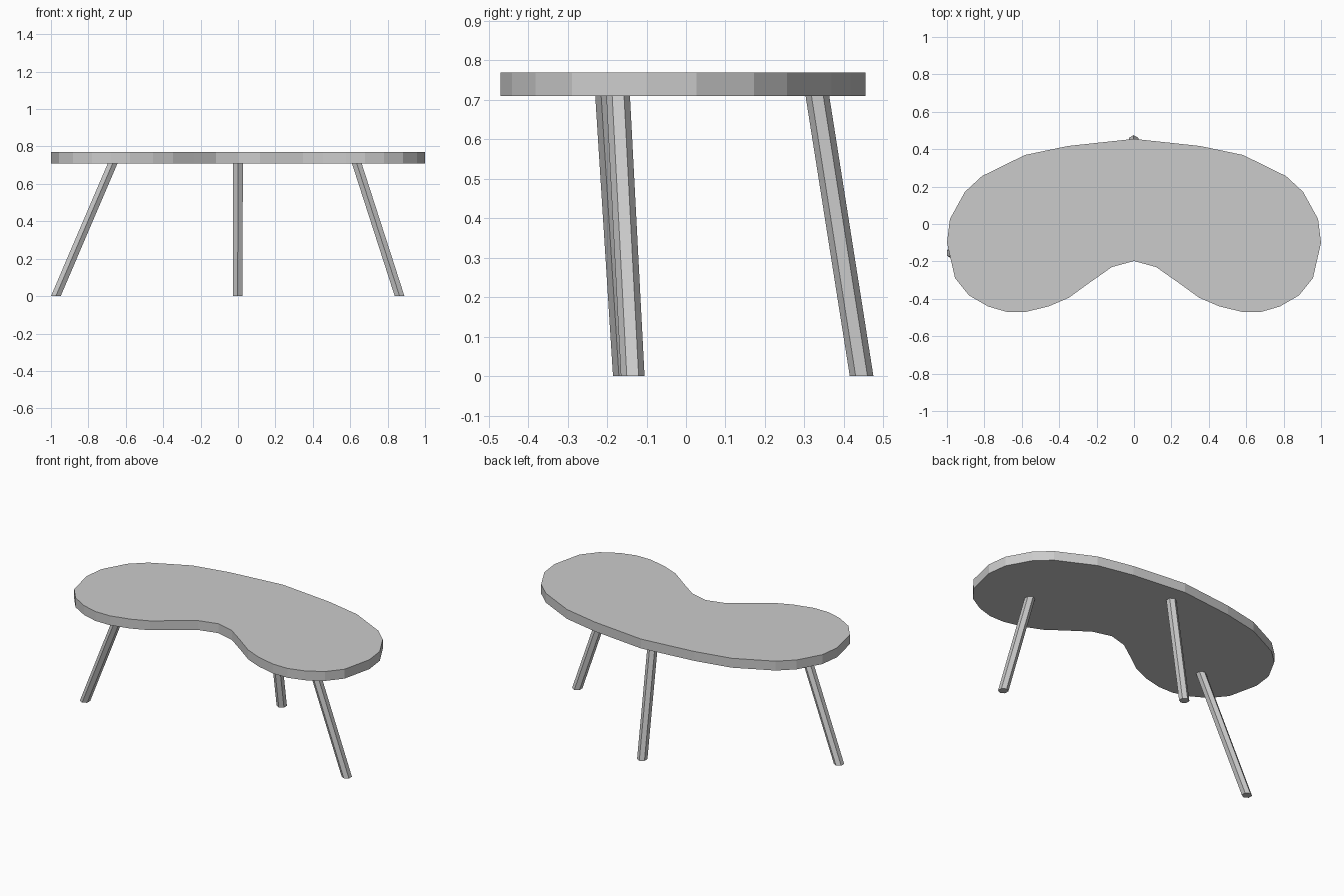
import bpy
from math import cos, sin, pi

if "Cube" in bpy.data.objects:
    bpy.data.objects.remove(bpy.data.objects["Cube"])

TOP_Z, UNDER_Z = 0.77, 0.71
LEG_R = 0.03


def prism(name, bottom, top):
    """Solid joining two matching counter-clockwise outlines."""
    n = len(bottom)
    faces = [list(range(n))[::-1], list(range(n, 2 * n))]
    faces += [[i, (i + 1) % n, n + (i + 1) % n, n + i] for i in range(n)]
    mesh = bpy.data.meshes.new(name)
    mesh.from_pydata(bottom + top, [], faces)
    mesh.update()
    obj = bpy.data.objects.new(name, mesh)
    bpy.context.collection.objects.link(obj)
    return obj


# Kidney-shaped tabletop: right half from front centre to back centre, mirrored
half = [(0, -0.198), (0.118, -0.23), (0.235, -0.312), (0.348, -0.394),
        (0.455, -0.44), (0.578, -0.47), (0.68, -0.47), (0.78, -0.441),
        (0.882, -0.382), (0.957, -0.289), (1.0, -0.10), (0.984, 0.027),
        (0.904, 0.172), (0.813, 0.256), (0.583, 0.369), (0.353, 0.417),
        (0, 0.455)]
outline = half + [(-x, y) for x, y in half[-2:0:-1]]
prism("tabletop",
      [(x, y, UNDER_Z) for x, y in outline],
      [(x, y, TOP_Z) for x, y in outline])


# Splayed hexagonal legs, cut level at the floor and the underside
def hexagon(x, y, z):
    return [(x + LEG_R * cos(a), y + LEG_R * sin(a), z)
            for a in (pi / 2 + i * pi / 3 for i in range(6))]


legs = {
    "left_leg": ((-0.974, -0.155), (-0.67, -0.20)),
    "right_leg": ((0.864, -0.135), (0.635, -0.172)),
    "back_leg": ((-0.002, 0.445), (0, 0.333)),
}
for name, (foot, head) in legs.items():
    prism(name, hexagon(*foot, 0), hexagon(*head, UNDER_Z))
